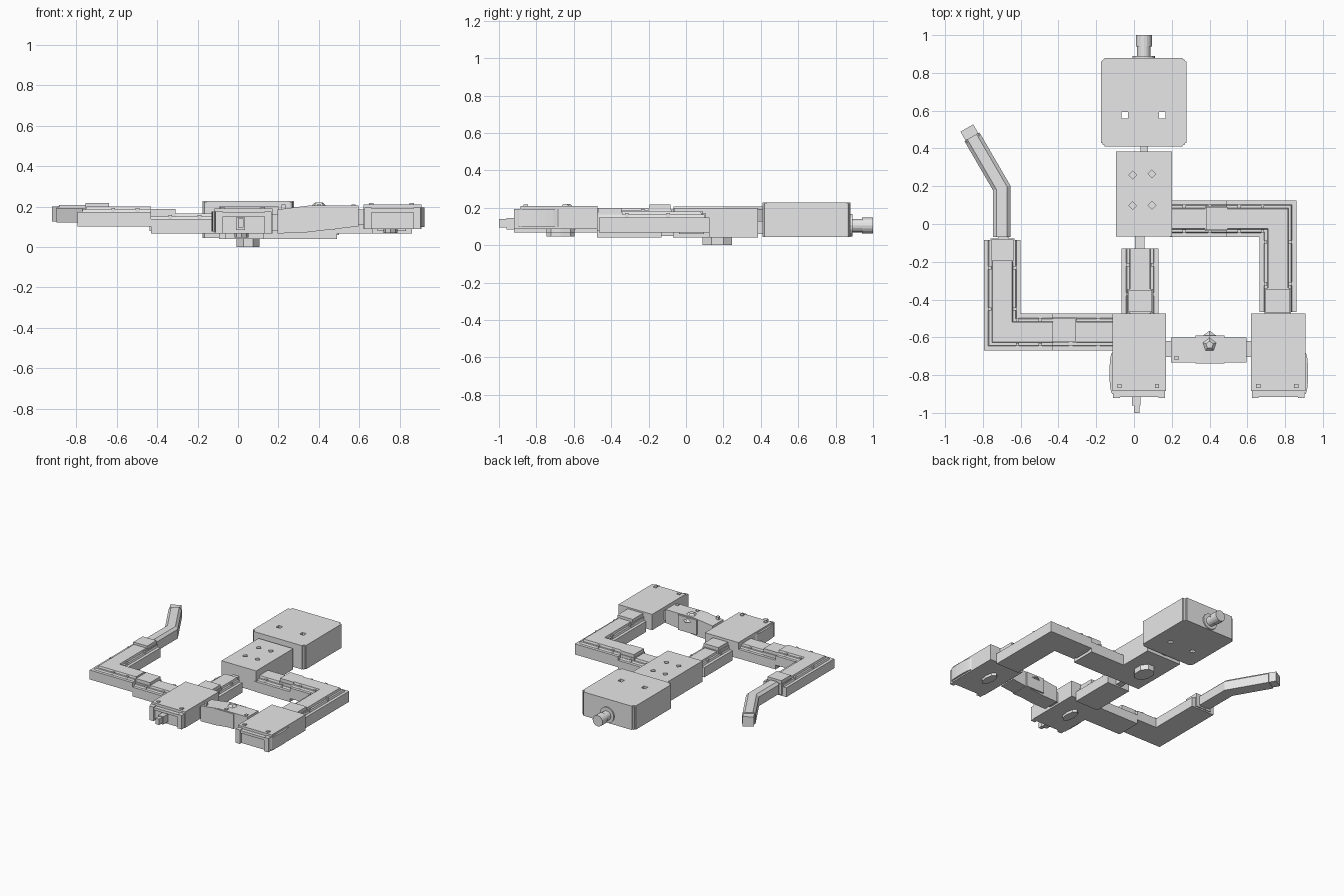
import bpy, bmesh, math
from mathutils import Vector

cube = bpy.data.objects.get("Cube")
if cube:
    bpy.data.objects.remove(cube, do_unlink=True)

stone = bpy.data.materials.new("stone grey")
stone.use_nodes = True
stone.diffuse_color = (0.8, 0.8, 0.8, 1)
stone.node_tree.nodes["Principled BSDF"].inputs["Base Color"].default_value = (0.8, 0.8, 0.8, 1)


def finish(name, bm):
    bmesh.ops.recalc_face_normals(bm, faces=bm.faces)
    mesh = bpy.data.meshes.new(name)
    bm.to_mesh(mesh)
    bm.free()
    mesh.materials.append(stone)
    obj = bpy.data.objects.new(name, mesh)
    bpy.context.scene.collection.objects.link(obj)
    return obj


def prism(name, points, z0, z1):
    bm = bmesh.new()
    face = bm.faces.new([bm.verts.new((x, y, z0)) for x, y in points])
    top = bmesh.ops.extrude_face_region(bm, geom=[face])["geom"]
    verts = [v for v in top if isinstance(v, bmesh.types.BMVert)]
    bmesh.ops.translate(bm, verts=verts, vec=(0, 0, z1 - z0))
    return finish(name, bm)


def box(name, x0, x1, y0, y1, z0, z1):
    return prism(name, [(x0, y0), (x1, y0), (x1, y1), (x0, y1)], z0, z1)


def round_post(name, x, y, rx, ry, z0, z1, sides=8, turn=0.0):
    angles = [math.tau * i / sides + turn for i in range(sides)]
    return prism(name, [(x + rx * math.cos(a), y + ry * math.sin(a)) for a in angles], z0, z1)


def pipe(name, x, z, radius, y0, y1, sides=16):
    obj = round_post(name, 0, 0, radius, radius, 0, y1 - y0, sides)
    obj.rotation_euler.x = -math.pi / 2
    obj.location = (x, y0, z)
    return obj


def sweep(name, path, section):
    """Sweep a closed (offset, height) section along a level path with mitred corners."""
    bm = bmesh.new()
    pts = [Vector(p) for p in path]
    rings = []
    for i, p in enumerate(pts):
        before = (p - pts[i - 1]).normalized() if i else (pts[1] - p).normalized()
        after = (pts[i + 1] - p).normalized() if i < len(pts) - 1 else before
        side = Vector((before.y + after.y, -before.x - after.x)).normalized()
        side /= side.dot(Vector((before.y, -before.x)))
        rings.append([bm.verts.new((*(p + side * o), z)) for o, z in section])
    n = len(section)
    for a, b in zip(rings, rings[1:]):
        for j in range(n):
            bm.faces.new((a[j], a[(j + 1) % n], b[(j + 1) % n], b[j]))
    bm.faces.new(rings[0])
    bm.faces.new(rings[-1])
    return finish(name, bm)


def corridor(name, path, z0, z1):
    h = z1 - z0
    half = [(0.097, z0), (0.097, z0 + h * 0.72), (0.075, z0 + h * 0.72),
            (0.07, z0 + h * 0.85), (0.056, z0 + h * 0.85), (0.052, z1)]
    sweep(name, path, half + [(-o, z) for o, z in reversed(half)])
    # Small studs along both ledges of each leg
    for a, b in zip(path, path[1:]):
        a, b = Vector(a), Vector(b)
        way = (b - a).normalized()
        side = Vector((way.y, -way.x))
        for t in (0.25, 0.7):
            for s in (-0.066, 0.066):
                p = a.lerp(b, t) + side * s
                r = 0.009
                box(name + "_stud", p.x - r, p.x + r, p.y - r, p.y + r, z0 + h * 0.6, z0 + h * 0.93)


def cut(target, cutter):
    cutter.hide_render = True
    cutter.display_type = 'WIRE'
    mod = target.modifiers.new("opening", 'BOOLEAN')
    mod.operation = 'DIFFERENCE'
    mod.solver = 'EXACT'
    mod.object = cutter


# Great hall with notched corners, roof shafts and an entry pipe
x0, x1, y0, y1, n = -0.175, 0.278, 0.41, 0.88, 0.02
hall = prism("great_hall", [
    (x0 + n, y0), (x1 - n, y0), (x1 - n, y0 + n), (x1, y0 + n), (x1, y1 - n), (x1 - n, y1 - n),
    (x1 - n, y1), (x0 + n, y1), (x0 + n, y1 - n), (x0, y1 - n), (x0, y0 + n), (x0 + n, y0 + n)],
    0.045, 0.228)
for x in (-0.05, 0.15):
    cut(hall, box("roof_shaft_cutter", x - 0.017, x + 0.017, 0.558, 0.592, 0, 0.3))
for x in (x0 + n, x1 - n):
    for y in (y0 + n, y1 - n):
        round_post("hall_corner_post", x, y, 0.014, 0.014, 0.045, 0.222)
pipe("hall_portal_ring", 0.052, 0.108, 0.06, 0.87, 0.89)
pipe("entry_pipe", 0.052, 0.105, 0.036, 0.88, 0.95)
pipe("entry_pipe_collar", 0.052, 0.105, 0.042, 0.94, 1.0)

# Middle room with diamond roof recesses and a pit underneath
middle = box("middle_room", -0.095, 0.2, -0.065, 0.385, 0.04, 0.2)
for x, y in ((-0.007, 0.26), (0.095, 0.265), (-0.007, 0.097), (0.095, 0.1)):
    cut(middle, round_post("diamond_cutter", x, y, 0.021, 0.021, 0.15, 0.3, 4))
round_post("middle_room_pit", 0.05, 0.168, 0.062, 0.085, 0, 0.05, 8, math.pi / 8)
box("hall_doorway", 0.035, 0.075, 0.38, 0.415, 0.06, 0.13)
box("middle_doorway", 0.005, 0.055, -0.135, -0.06, 0.05, 0.12)


# Front rooms: roof slab, stepped porch, studs, side apse and under-floor pit
def front_room(name, x0, x1, z0, z1, apse_side):
    box(name, x0, x1, -0.885, -0.473, z0, z1)
    box(name + "_porch", x0 + 0.03, x1 - 0.008, -0.9, -0.88, z0, z1 - 0.025)
    for x in (x0 + 0.005, x1 - 0.04):
        box(name + "_buttress", x, x + 0.035, -0.92, -0.88, z0, z1 - 0.015)
    box(name + "_lintel", x0 + 0.03, x1 - 0.03, -0.915, -0.88, z1 - 0.04, z1 - 0.02)
    for x in (x0 + 0.038, x1 - 0.048):
        box(name + "_roof_stud", x - 0.011, x + 0.011, -0.868, -0.846, z1 - 0.01, z1 + 0.008)
    x = x1 if apse_side > 0 else x0
    round_post(name + "_apse", x, -0.79, 0.015, 0.11, z0 + 0.01, z1 - 0.015, 16)
    mid = (x0 + x1) / 2
    round_post(name + "_pit", mid - 0.01, -0.67, 0.035, 0.075, z0 - 0.02, z0 + 0.01)


front_room("centre_room", -0.115, 0.17, 0.067, 0.19, -1)
front_room("east_room", 0.62, 0.907, 0.088, 0.21, 1)
box("front_door_step", -0.01, 0.035, -0.96, -0.88, 0.085, 0.145)
box("front_door_spout", 0.0, 0.028, -1.0, -0.95, 0.095, 0.14)

# Corridors with stepped roofs
corridor("centre_corridor", [(0.032, -0.13), (0.032, -0.475)], 0.04, 0.145)
corridor("east_corridor", [(0.19, 0.028), (0.49, 0.028)], 0.04, 0.15)
corridor("east_bend", [(0.49, 0.028), (0.762, 0.028), (0.762, -0.465)], 0.067, 0.18)
corridor("west_corridor", [(-0.11, -0.572), (-0.43, -0.572)], 0.067, 0.165)
corridor("west_bend", [(-0.43, -0.572), (-0.697, -0.572), (-0.697, -0.085)], 0.1, 0.2)

# Raised stair blocks where corridors change level
for name, x0, x1, y0, y1, z0, z1 in (
        ("centre_stair", -0.03, 0.095, -0.465, -0.35, 0.06, 0.175),
        ("east_stair", 0.38, 0.495, -0.032, 0.09, 0.06, 0.18),
        ("east_room_stair", 0.695, 0.825, -0.47, -0.345, 0.08, 0.2),
        ("west_stair", -0.432, -0.31, -0.625, -0.5, 0.08, 0.187),
        ("west_tunnel_stair", -0.755, -0.637, -0.195, -0.082, 0.11, 0.217)):
    box(name, x0, x1, y0, y1, z0, z1)
    box(name + "_landing", x0 - 0.005, x1 + 0.005, y0 - 0.005, y1 + 0.005, z0, z1 - 0.025)

# Sloping bridge between the front rooms: a side outline given depth
slope = [(0.195, 0.067), (0.32, 0.07), (0.595, 0.102), (0.595, 0.205), (0.355, 0.205), (0.195, 0.185)]
bridge = prism("bridge", slope, 0, 0.13)
bridge.rotation_euler.x = math.pi / 2
bridge.location.y = -0.602
box("bridge_block", 0.325, 0.48, -0.738, -0.59, 0.085, 0.2)
box("bridge_west_door", 0.165, 0.2, -0.705, -0.62, 0.08, 0.16)
box("bridge_east_door", 0.59, 0.625, -0.705, -0.62, 0.11, 0.185)
rock = bmesh.new()
bmesh.ops.create_cone(rock, cap_ends=True, segments=5, radius1=0.075, radius2=0.02, depth=0.05)
bmesh.ops.translate(rock, verts=rock.verts, vec=(0.4, -0.64, 0.195))
finish("bridge_rock", rock)
for x in (0.225, 0.4, 0.57):
    box("bridge_stud", x - 0.01, x + 0.01, -0.72, -0.7, 0.17, 0.211)

# Bent tunnel on the west side with chamfered roof and a narrower mouth
tunnel = [(0.046, 0.12), (0.046, 0.19), (0.028, 0.208), (-0.028, 0.208), (-0.046, 0.19), (-0.046, 0.12)]
sweep("west_tunnel", [(-0.7, -0.068), (-0.7, 0.19), (-0.858, 0.462)], tunnel)
sweep("west_tunnel_mouth", [(-0.85, 0.447), (-0.885, 0.508)],
      [(0.039, 0.125), (0.039, 0.2), (-0.039, 0.2), (-0.039, 0.125)])
box("west_tunnel_door", -0.72, -0.665, -0.09, -0.06, 0.12, 0.19)
